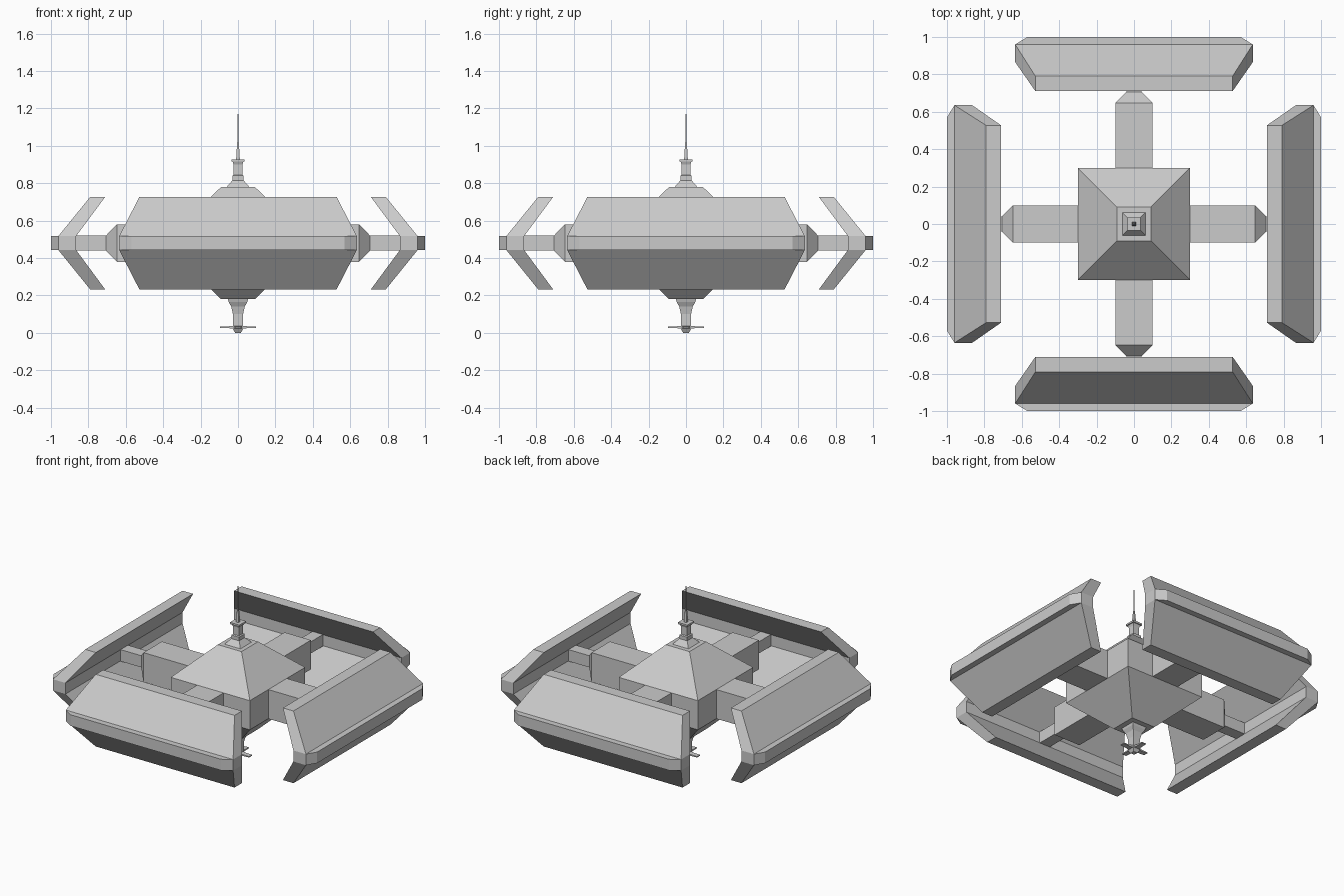
import bpy, bmesh
from math import pi
from mathutils import Matrix

if "Cube" in bpy.data.objects:
    bpy.data.objects.remove(bpy.data.objects["Cube"])

MID = 0.48  # height of the arms and panels


def finish(bm, name, turn=0.0):
    bm.transform(Matrix.Rotation(turn, 4, 'Z'))
    bmesh.ops.recalc_face_normals(bm, faces=bm.faces)
    mesh = bpy.data.meshes.new(name)
    bm.to_mesh(mesh)
    bm.free()
    obj = bpy.data.objects.new(name, mesh)
    bpy.context.collection.objects.link(obj)
    return obj


def loft(bm, rings):
    """Skin closed rings of points, cap both ends, return side faces per span."""
    loops = [[bm.verts.new(p) for p in ring] for ring in rings]
    spans = []
    for a, b in zip(loops, loops[1:]):
        n = len(a)
        spans.append([bm.faces.new((a[i], a[(i + 1) % n], b[(i + 1) % n], b[i])) for i in range(n)])
    bm.faces.new(loops[0][::-1])
    bm.faces.new(loops[-1])
    return spans


def square(h, z):
    return [(-h, -h, z), (h, -h, z), (h, h, z), (-h, h, z)]


def tower(name, profile):
    bm = bmesh.new()
    loft(bm, [square(h, z) for h, z in profile])
    return finish(bm, name)


# central hub with sloped roof and underside
tower("hub", [(0.09, 0.18), (0.30, 0.38), (0.30, 0.58), (0.09, 0.78)])

# upper mast with collar, cap and antenna
tower("mast", [(0.065, 0.775), (0.03, 0.815), (0.03, 0.84), (0.023, 0.845), (0.023, 0.90), (0.03, 0.918)])
tower("mast_cap", [(0.036, 0.915), (0.036, 0.927)])
tower("antenna_base", [(0.01, 0.925), (0.007, 0.98), (0.004, 1.02)])
tower("antenna", [(0.003, 0.925), (0.002, 1.17)])

# lower flared stem ending in a blunt tip
tower("lower_stem", [(0.015, 0.0), (0.027, 0.02), (0.027, 0.10), (0.036, 0.14), (0.05, 0.165), (0.055, 0.182)])

for i, side in enumerate(("right", "back", "left", "front")):
    turn = i * pi / 2

    # arm with tapered end and slim strut into the panel
    bm = bmesh.new()
    loft(bm, [[(x, -h, MID - h), (x, h, MID - h), (x, h, MID + h), (x, -h, MID + h)]
              for x, h in ((0.29, 0.10), (0.648, 0.10), (0.706, 0.04), (0.87, 0.04))])
    finish(bm, side + "_arm", turn)

    # bent panel: two slanted wings around a middle band with a raised outer rib
    bm = bmesh.new()
    spans = loft(bm, [[(xi, -y, z), (xo, -y, z), (xo, y, z), (xi, y, z)]
                      for xi, xo, y, z in ((0.71, 0.79, 0.527, 0.232), (0.865, 0.96, 0.635, 0.442),
                                           (0.865, 0.96, 0.635, 0.518), (0.71, 0.79, 0.527, 0.727))])
    rib = bmesh.ops.extrude_discrete_faces(bm, faces=[spans[1][1]])["faces"][0]
    for v in rib.verts:
        v.co.x = 1.0
        v.co.y *= 0.57 / 0.635
    finish(bm, side + "_panel", turn)

    # small flat blade at the bottom of the stem
    bm = bmesh.new()
    loft(bm, [[(x, -w, 0.03 - t), (x, w, 0.03 - t), (x, w, 0.03 + t), (x, -w, 0.03 + t)]
              for x, w, t in ((0.02, 0.022, 0.008), (0.05, 0.016, 0.005), (0.095, 0.016, 0.003))])
    finish(bm, side + "_blade", turn)
